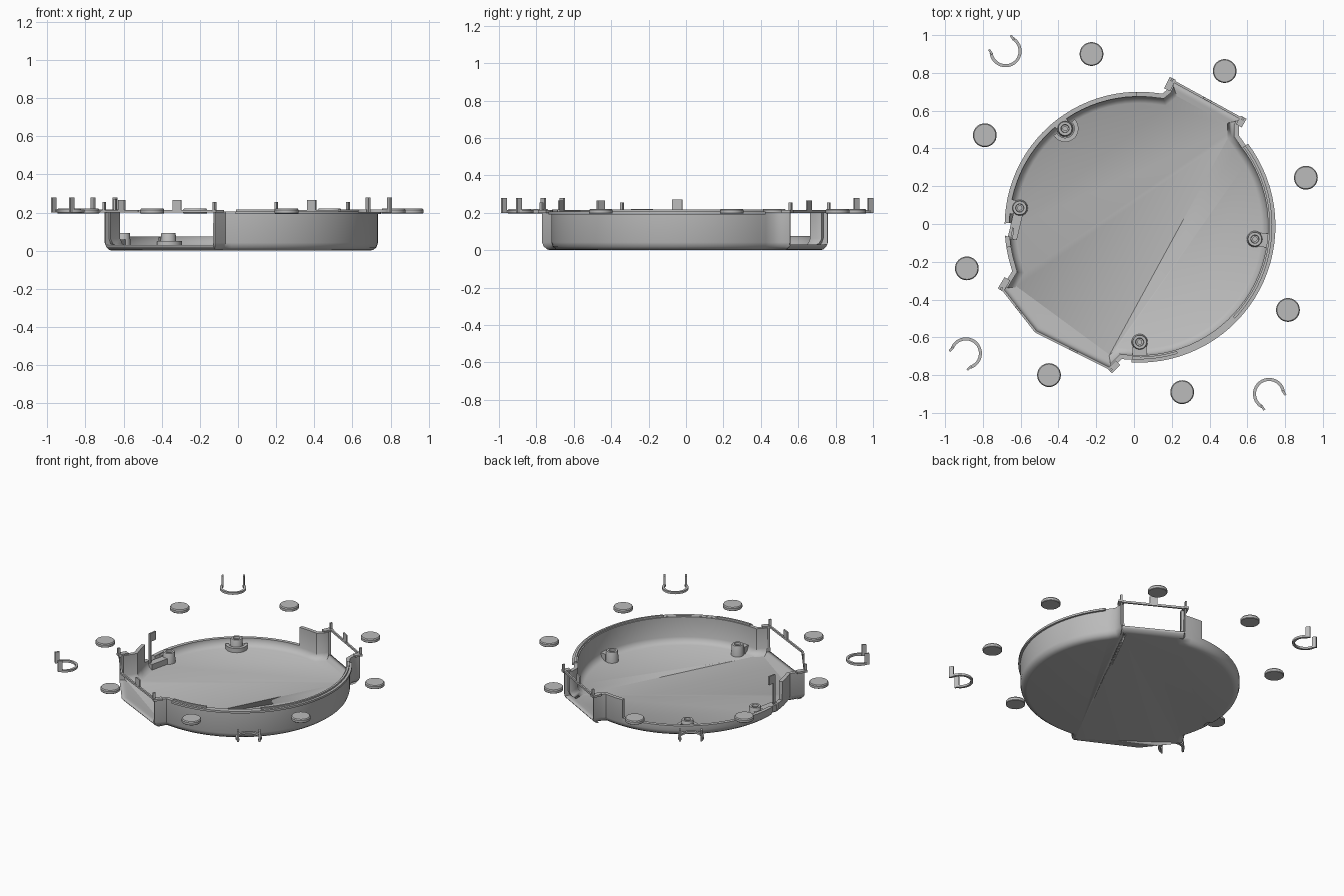
import bpy, bmesh
from math import cos, sin, radians
from mathutils import Vector

old = bpy.data.objects.get("Cube")
if old:
    bpy.data.objects.remove(old)

grey = bpy.data.materials.new("plain_grey")
grey.use_nodes = True
GREY = (0.5, 0.5, 0.5, 1)
grey.diffuse_color = GREY
grey.node_tree.nodes["Principled BSDF"].inputs["Base Color"].default_value = GREY

CX, CY, R = 0.025, -0.01, 0.71
TALL, LOW, SILL = 0.205, 0.075, 0.03
made = []


def finish(bm, name):
    bmesh.ops.recalc_face_normals(bm, faces=bm.faces)
    mesh = bpy.data.meshes.new(name)
    bm.to_mesh(mesh)
    bm.free()
    ob = bpy.data.objects.new(name, mesh)
    bpy.context.collection.objects.link(ob)
    mesh.materials.append(grey)
    made.append(ob)
    return ob


def arc(a0, a1, r=R, c=(CX, CY), step=4):
    n = max(2, round(abs(a1 - a0) / step))
    angles = [radians(a0 + (a1 - a0) * i / n) for i in range(n + 1)]
    return [Vector((c[0] + r * cos(a), c[1] + r * sin(a))) for a in angles]


def side_vectors(pts, closed):
    """Mitred left-hand offset directions along a path."""
    n, out = len(pts), []
    for i, p in enumerate(pts):
        before = pts[i - 1] if (closed or i) else None
        after = pts[(i + 1) % n] if (closed or i < n - 1) else None
        d1 = (p - before).normalized() if before is not None else (after - p).normalized()
        d2 = (after - p).normalized() if after is not None else d1
        n1, n2 = Vector((-d1.y, d1.x)), Vector((-d2.y, d2.x))
        out.append((n1 + n2) / max(0.5, 1 + n1.dot(n2)))
    return out


def bridge(bm, a, b, closed=True):
    n = len(a)
    for i in range(n if closed else n - 1):
        j = (i + 1) % n
        bm.faces.new((a[i], a[j], b[j], b[i]))


def strip(name, pts, width, z0, z1):
    """Rectangular bar that follows an open path."""
    pts = [Vector(p) for p in pts]
    side = side_vectors(pts, False)
    bm = bmesh.new()
    h = width / 2
    rings = [[bm.verts.new((*(p + s * o), z)) for o, z in ((-h, z0), (h, z0), (h, z1), (-h, z1))]
             for p, s in zip(pts, side)]
    for a, b in zip(rings, rings[1:]):
        bridge(bm, a, b)
    bm.faces.new(rings[0])
    bm.faces.new(rings[-1])
    return finish(bm, name)


def lathe(name, x, y, profile, seg=32):
    """Closed turned solid from (radius, z) pairs."""
    bm = bmesh.new()
    rings = [[bm.verts.new((p.x, p.y, z)) for p in arc(0, 360, r, (x, y), 360 / seg)[:-1]]
             for r, z in profile]
    for a, b in zip(rings, rings[1:]):
        bridge(bm, a, b)
    bm.faces.new(rings[0])
    bm.faces.new(rings[-1])
    return finish(bm, name)


# Plan of the dish: round walls that curl outward at two mouths
east_curl = [Vector(p) for p in ((0.555, 0.47), (0.555, 0.52), (0.575, 0.555))]
north_curl = [Vector(p) for p in ((0.2, 0.76), (0.175, 0.71), (0.15, 0.69))]
west_curl = [Vector(p) for p in ((-0.645, -0.25), (-0.67, -0.29), (-0.7, -0.34))]
south_curl = [Vector(p) for p in ((-0.12, -0.77), (-0.085, -0.735), (-0.065, -0.715))]
corner = Vector((-0.52, -0.57))


def level(pts, h):
    return [(p, h) for p in pts]


def edge(a, b, ts):
    return level([a.lerp(b, t) for t in ts], SILL)


plan = level(arc(-95, 38) + east_curl, TALL)
plan += edge(east_curl[-1], north_curl[0], (0.04, 0.96))
plan += level(north_curl + arc(84, 90, step=3), TALL)
plan += level(arc(92, 188), LOW)
plan += level(arc(190, 195) + west_curl, TALL)
plan += edge(west_curl[-1], corner, (0.05, 1))
plan += edge(corner, south_curl[0], (0.95,))
plan += level(south_curl, TALL)

# Sharp steps wherever the wall height changes
outline = []
for (p, h), (q, k) in zip(plan, plan[1:] + plan[:1]):
    outline.append((p, h))
    if h != k:
        outline += [(p.lerp(q, 0.47), h), (p.lerp(q, 0.53), k)]

pts = [p for p, h in outline]
inward = side_vectors(pts, True)
bm = bmesh.new()
section = [(0.045, 0), (0.026, 0.004), (0.008, 0.018), (0, 0.042), (0, 1),
           (0.025, 1), (0.025, 0.062), (0.036, 0.036), (0.06, 0.02)]
loops = []
for inset, z in section:
    loops.append([bm.verts.new((*(p + s * inset), min(z, h)))
                  for (p, h), s in zip(outline, inward)])
for a, b in zip(loops, loops[1:]):
    bridge(bm, a, b)
bm.faces.new(loops[0])
bm.faces.new(loops[-1])
dish = finish(bm, "dish_shell")

# Round cable notch through the west rim
cutter = lathe("notch_cutter", -0.665, -0.03, [(0.036, -0.1), (0.036, 0.4)])
made.remove(cutter)
cutter.hide_render = True
cutter.hide_viewport = True
cutter.display_type = 'WIRE'
cut = dish.modifiers.new("cable_notch", 'BOOLEAN')
cut.operation = 'DIFFERENCE'
cut.solver = 'EXACT'
cut.object = cutter

# Rim flange and the broken lip above it
strip("rim_flange", arc(-93, 37, 0.712), 0.024, 0.192, 0.206)
strip("front_lip", arc(-93, -73, 0.7), 0.014, 0.2, 0.217)
strip("side_lip", arc(-44, 37, 0.7), 0.014, 0.2, 0.217)

# Thin bars closing the mouths, each with an upright tab
mouths = [(east_curl[-1], north_curl[0]), (west_curl[-1], corner), (corner, south_curl[0])]
for i, (a, b) in enumerate(mouths):
    strip(f"mouth_bar_{i}", (a, b), 0.012, 0.2, 0.214)
    mid, d = (a + b) / 2, (b - a).normalized()
    strip(f"mouth_tab_{i}", (mid - d * 0.025, mid + d * 0.025), 0.01, 0.21, 0.265)
strip("notch_tab", ((-0.645, -0.065), (-0.64, -0.02)), 0.01, 0.21, 0.27)
strip("notch_tab_stem", ((-0.648, -0.075), (-0.645, -0.06)), 0.012, 0.05, 0.27)

# Small hooks at the four mouth ends
for i, (p, q) in enumerate(((east_curl[-1], east_curl[-2]), (north_curl[0], north_curl[1]),
                            (west_curl[-1], west_curl[-2]), (south_curl[0], south_curl[1]))):
    d = (p - q).normalized()
    strip(f"hook_flange_{i}", (q, p + d * 0.012), 0.035, 0.2, 0.214)
    strip(f"hook_spike_{i}", (p - d * 0.005, p + d * 0.012), 0.012, 0.21, 0.255)

# Screw bosses tied to the wall
bosses = [(-0.365, 0.505), (-0.605, 0.085), (0.64, -0.08), (0.03, -0.625)]
for i, (x, y) in enumerate(bosses):
    lathe(f"screw_boss_{i}", x, y, [(0.043, 0.015), (0.038, 0.09), (0.036, 0.094),
                                    (0.022, 0.094), (0.02, 0.08), (0.011, 0.08), (0.011, 0.03)])
    out = Vector((x - CX, y - CY)).normalized()
    p = Vector((x, y))
    strip(f"boss_web_{i}", (p + out * 0.025, Vector((CX, CY)) + out * 0.695), 0.075, 0.015, 0.07)
strip("boss_collar", arc(-150, 45, 0.06, bosses[0], 12), 0.022, 0.015, 0.05)
strip("boss_arm", ((-0.612, 0.06), (-0.645, -0.08)), 0.05, 0.015, 0.06)

# Ring of loose feet
feet = [(-0.225, 0.9), (0.48, 0.81), (-0.79, 0.47), (0.91, 0.245),
        (-0.885, -0.235), (0.815, -0.455), (-0.45, -0.8), (0.255, -0.89)]
for i, (x, y) in enumerate(feet):
    lathe(f"round_foot_{i}", x, y, [(0.06, 0.195), (0.063, 0.198), (0.063, 0.214), (0.058, 0.221)])

# Open clips with upright ends
for i, (x, y, a) in enumerate(((-0.68, 0.915, 123), (-0.89, -0.685, 223), (0.715, -0.9, 305))):
    path = arc(a + 63, a + 297, 0.077, (x, y), 9)
    strip(f"open_clip_{i}", path, 0.016, 0.2, 0.215)
    out = Vector((cos(radians(a)), sin(radians(a))))
    for side, p in (("a", path[0]), ("b", path[-1])):
        strip(f"clip_post_{i}{side}", (p - out * 0.01, p + out * 0.02), 0.012, 0.2, 0.28)

bpy.ops.object.select_all(action='DESELECT')
for ob in made:
    ob.select_set(True)
bpy.context.view_layer.objects.active = dish
bpy.ops.object.shade_smooth_by_angle(angle=radians(35))
